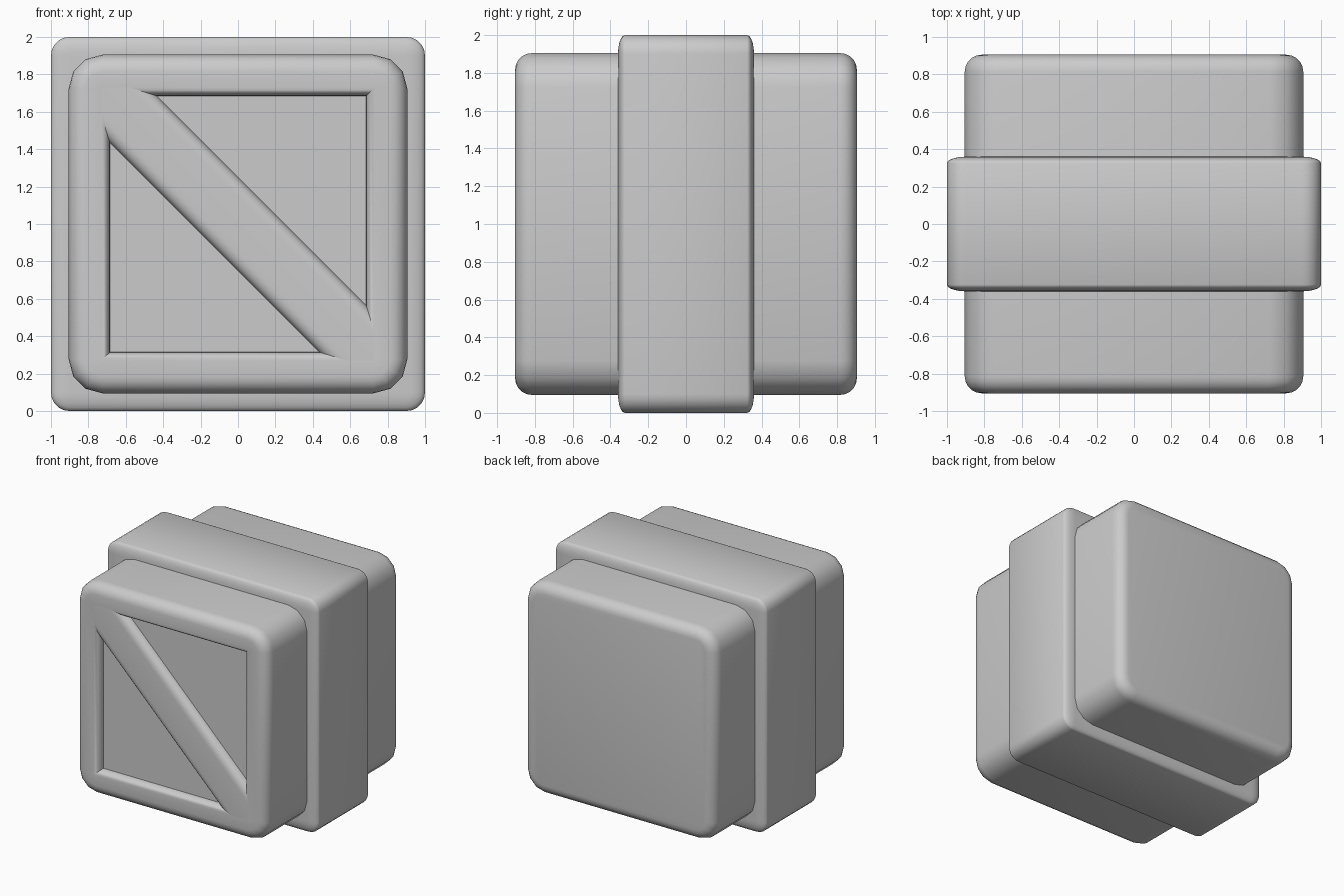
import bpy, bmesh, math
from mathutils import Vector

cube = bpy.data.objects.get("Cube")
if cube:
    bpy.data.objects.remove(cube, do_unlink=True)

grey = bpy.data.materials.new("light grey")
grey.use_nodes = True
grey.diffuse_color = (0.6, 0.6, 0.6, 1)
grey.node_tree.nodes["Principled BSDF"].inputs["Base Color"].default_value = (0.6, 0.6, 0.6, 1)

SIZE = 0.905      # half size of the body
FLOOR = -0.84     # depth of the recessed panel
LIP, PANEL = 0.73, 0.685


def finish(name, bm):
    bmesh.ops.remove_doubles(bm, verts=bm.verts, dist=0.0005)
    bmesh.ops.recalc_face_normals(bm, faces=bm.faces)
    mesh = bpy.data.meshes.new(name)
    bm.to_mesh(mesh)
    bm.free()
    mesh.materials.append(grey)
    obj = bpy.data.objects.new(name, mesh)
    bpy.context.collection.objects.link(obj)
    bpy.ops.object.select_all(action='DESELECT')
    obj.select_set(True)
    bpy.context.view_layer.objects.active = obj
    bpy.ops.object.shade_smooth_by_angle(angle=math.radians(35))
    return obj


def outline(y, half, radius, segments):
    """Rounded square around the y axis."""
    points = []
    for corner in range(4):
        mid = math.radians(45 + 90 * corner)
        cx = math.copysign(half - radius, math.cos(mid))
        cz = math.copysign(half - radius, math.sin(mid))
        for i in range(segments + 1):
            a = math.radians(90 * corner + 90 * i / segments)
            points.append((cx + radius * math.cos(a), y, 1 + cz + radius * math.sin(a)))
    return points


def loft(name, rings):
    """Skin consecutive outlines and cap both ends."""
    bm = bmesh.new()
    loops = [[bm.verts.new(p) for p in ring] for ring in rings]
    for a, b in zip(loops, loops[1:]):
        for i in range(len(a)):
            j = (i + 1) % len(a)
            bm.faces.new((a[i], a[j], b[j], b[i]))
    bm.faces.new(loops[0])
    bm.faces.new(loops[-1])
    return finish(name, bm)


def rim(end, half, radius, inset, depth, segments, steps=5):
    """Outlines rounding a prism over from its side to its end face."""
    side = math.copysign(1, end)
    rings = []
    for i in range(steps + 1):
        a = math.pi / 2 * i / steps
        shrink = inset * (1 - math.cos(a))
        y = end - side * depth * (1 - math.sin(a))
        rings.append(outline(y, half - shrink, radius - shrink, segments))
    return rings


# Body with a rounded front frame and a sunken panel
rings = rim(SIZE, SIZE, 0.18, 0.09, 0.09, 3)[::-1] + rim(-SIZE, SIZE, 0.18, 0.09, 0.09, 3)
for i in range(6):
    a = math.pi / 2 * i / 5
    half = LIP - (LIP - PANEL) * math.sin(a)
    rings.append(outline(FLOOR - (SIZE + FLOOR) * math.cos(a), half, 0, 3))
loft("body", rings)

# Wide band around the middle
loft("middle_band", rim(0.36, 1, 0.1, 0.1, 0.036, 5)[::-1] + rim(-0.36, 1, 0.1, 0.1, 0.036, 5))

# Diagonal brace, rounded along both edges and trimmed to the frame opening
bm = bmesh.new()
arc = []
for i in range(6):
    a = math.pi / 2 * i / 5
    arc.append((0.106 + 0.071 * math.sin(a), FLOOR - (SIZE + FLOOR) * math.cos(a)))
profile = [(-s, y) for s, y in reversed(arc)] + arc
along, across = Vector((1, 0, -1)).normalized(), Vector((1, 0, 1)).normalized()
ends = [[bm.verts.new(along * t + across * s + Vector((0, y, 1))) for s, y in profile]
        for t in (-1.4, 1.4)]
for i in range(len(profile) - 1):
    bm.faces.new((ends[0][i], ends[0][i + 1], ends[1][i + 1], ends[1][i]))
for axis in (Vector((1, 0, 0)), Vector((0, 0, 1))):
    for side in (-1, 1):
        bmesh.ops.bisect_plane(bm, geom=bm.verts[:] + bm.edges[:] + bm.faces[:],
                               plane_co=Vector((0, 0, 1)) + axis * side * LIP,
                               plane_no=axis * side, clear_outer=True)
brace = finish("diagonal_brace", bm)
# Face the open strip outwards
if sum(p.normal.y * p.area for p in brace.data.polygons) > 0:
    brace.data.flip_normals()
